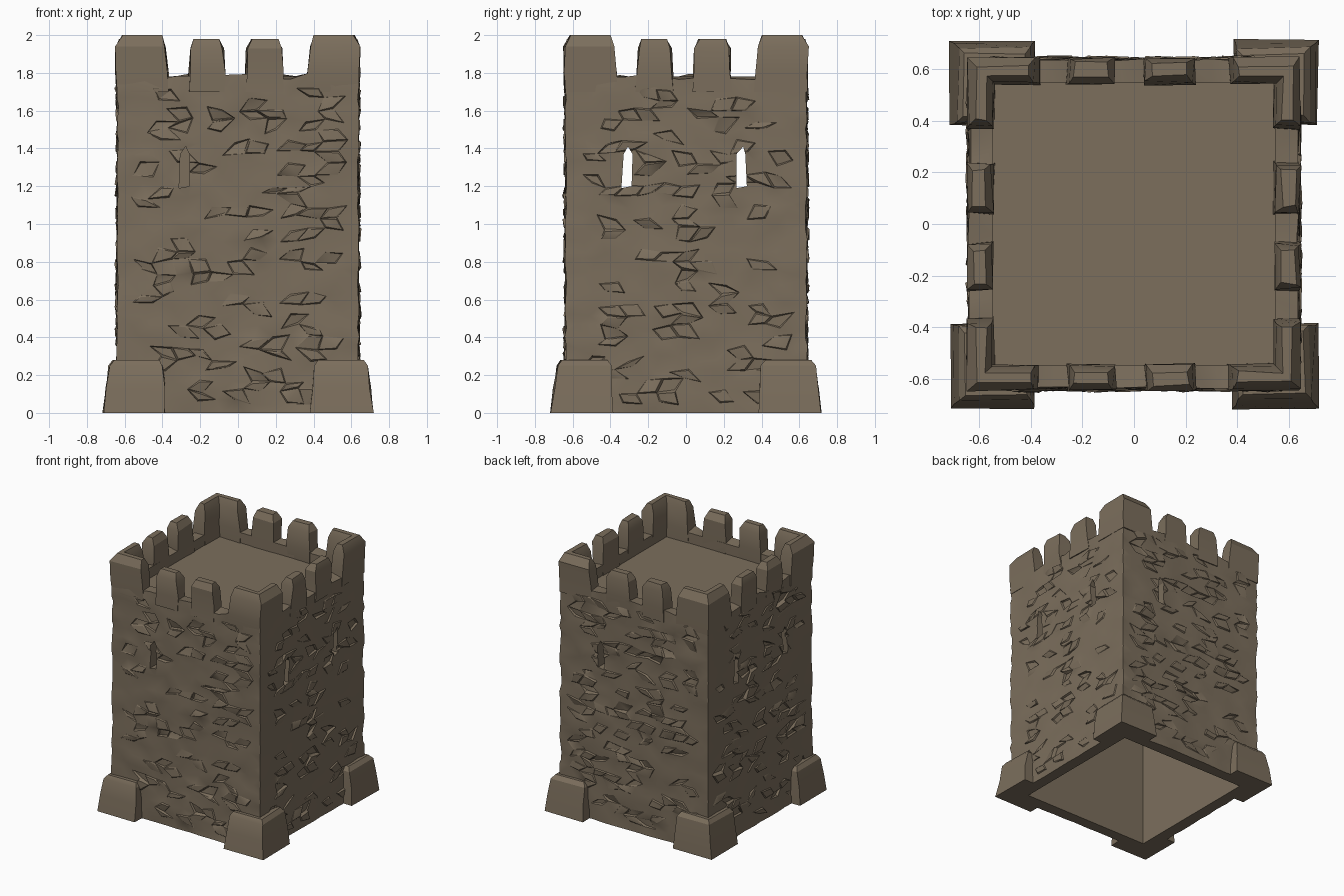
import bpy, bmesh, math, random
from mathutils import Vector

if "Cube" in bpy.data.objects:
    bpy.data.objects.remove(bpy.data.objects["Cube"])

random.seed(7)
stone = bpy.data.materials.new("brown_stone")
stone.diffuse_color = (0.2, 0.157, 0.108, 1)
stone.use_nodes = True
stone.node_tree.nodes["Principled BSDF"].inputs["Base Color"].default_value = stone.diffuse_color


def rnd(a):
    return random.uniform(-a, a)


def finish(bm, name, smooth=True):
    bmesh.ops.recalc_face_normals(bm, faces=bm.faces[:])
    me = bpy.data.meshes.new(name)
    bm.to_mesh(me)
    bm.free()
    ob = bpy.data.objects.new(name, me)
    bpy.context.collection.objects.link(ob)
    me.materials.append(stone)
    if smooth:
        shade(ob)
    return ob


def shade(ob):
    bpy.ops.object.select_all(action='DESELECT')
    ob.select_set(True)
    bpy.context.view_layer.objects.active = ob
    bpy.ops.object.shade_smooth_by_angle(angle=math.radians(25))


def loft(name, rings, jitter=0.0, smooth=True):
    """Solid through matching rings of points, with slightly worn corners."""
    bm = bmesh.new()
    loops = []
    for ring in rings:
        loops.append([bm.verts.new((x + rnd(jitter), y + rnd(jitter), z)) for x, y, z in ring])
    n = len(rings[0])
    for a, b in zip(loops, loops[1:]):
        for i in range(n):
            bm.faces.new((a[i], a[(i + 1) % n], b[(i + 1) % n], b[i]))
    caps = [bm.faces.new(loops[0][::-1]), bm.faces.new(loops[-1])]
    bmesh.ops.triangulate(bm, faces=caps)
    return finish(bm, name, smooth)


# Hollow wall: a rough outer skin wrapped over the top and down the flat inside
N, M, OUT, INN, TOP = 13, 31, 0.637, 0.547, 1.78


def square(h, t):
    side, f = divmod(t, N)
    p = Vector((-h + 2 * h * f / N, -h, 0))
    for _ in range(int(side)):
        p = Vector((-p.y, p.x, 0))
    return p


bm = bmesh.new()
rings = []
for r in range(M + 1):
    z = TOP * r / M
    shift = 0.25 if r % 2 else -0.25
    ring = []
    for t in range(4 * N):
        corner = t % N == 0
        p = square(OUT, t if corner else t + shift + rnd(0.2))
        k = 1 + rnd(0.009)
        if corner:
            p *= k
        elif abs(p.x) > abs(p.y):
            p.x *= k
        else:
            p.y *= k
        p.z = z + (rnd(0.017) if r else 0)
        ring.append(bm.verts.new(p))
    rings.append(ring)
for z in (TOP, 1.2, 0.0):
    rings.append([bm.verts.new(square(INN, t) + Vector((0, 0, z))) for t in range(4 * N)])
outer = []
for r in range(len(rings)):
    a, b = rings[r], rings[(r + 1) % len(rings)]
    for t in range(4 * N):
        u = (t + 1) % (4 * N)
        f = bm.faces.new((a[t], a[u], b[u], b[t]))
        if 0 < r < M - 1 and t % N not in (0, N - 1):
            outer.append(f)
bm.normal_update()
bmesh.ops.recalc_face_normals(bm, faces=bm.faces[:])

# Proud and sunken stones, each with a tilted face
stones = random.sample(outer, int(len(outer) * 0.3))
for f in stones:
    bmesh.ops.inset_individual(bm, faces=[f], thickness=0.009, depth=0)
    n = f.normal.copy()
    push = random.choice((0.010, 0.007, -0.012))
    for v in f.verts:
        v.co += n * push * random.uniform(0.1, 1.5)
bmesh.ops.triangulate(bm, faces=bm.faces[:])
walls = finish(bm, "tower_walls", False)


# Arrow slits: pointed cutters pushed through the walls
def slit(c, lo, hi, along_x, lean):
    prof = [(-0.027, 1.19), (0.027, 1.2), (0.027 + lean, 1.37), (0.008, 1.41), (-0.02 + lean, 1.37)]
    ends = []
    for d in (lo, hi):
        ends.append([(d, c + u, z) if along_x else (c + u, d, z) for u, z in prof])
    cut = loft("slit_cutter", ends, smooth=False)
    cut.hide_render = True
    mod = walls.modifiers.new("slit", 'BOOLEAN')
    mod.operation = 'DIFFERENCE'
    mod.solver = 'EXACT'
    mod.use_self = True
    mod.object = cut
    bpy.context.view_layer.objects.active = walls
    bpy.ops.object.modifier_apply(modifier=mod.name)
    bpy.data.objects.remove(cut)


slit(-0.315, -0.8, 0.8, True, 0.005)
slit(0.295, -0.8, 0.8, True, -0.008)
slit(-0.285, -0.8, -0.5, False, 0.0)
slit(0.28, 0.5, 0.8, False, 0.0)
shade(walls)

# Roof deck
h = 0.56
deck = [(-h, -h), (h, -h), (h, h), (-h, h)]
loft("roof_deck", [[(x, y, z) for x, y in deck] for z in (1.65, 1.7)])


# L-shaped corner pieces: o = outer face, s = arm end, i = inner face
def corner(name, levels, jitter):
    for sx in (-1, 1):
        for sy in (-1, 1):
            rings = []
            for z, o, s, i in levels:
                plan = [(o, o), (s, o), (s, i), (i, i), (i, s), (o, s)]
                rings.append([(sx * x, sy * y, z) for x, y in plan])
            loft(name, rings, jitter)


corner("corner_footing", [(0, 0.715, 0.385, 0.56), (0.13, 0.7, 0.39, 0.56),
                          (0.25, 0.683, 0.398, 0.56), (0.28, 0.66, 0.42, 0.58)], 0.006)
corner("corner_merlon", [(1.7, 0.64, 0.365, 0.545), (1.8, 0.645, 0.37, 0.545),
                         (1.94, 0.645, 0.385, 0.55), (2.0, 0.615, 0.405, 0.575)], 0.006)

# Two middle merlons on each side
for side in range(4):
    for a, b in ((-0.26, -0.07), (0.04, 0.24)):
        if side in (2, 3):
            a, b = -b, -a
        rings = []
        for z, d, o, i in ((1.7, 0, 0.64, 0.545), (1.8, 0.003, 0.645, 0.543),
                           (1.93, 0.008, 0.643, 0.55), (1.98, 0.03, 0.625, 0.575)):
            ring = [(a + d, -o), (b - d, -o), (b - d, -i), (a + d, -i)]
            for _ in range(side):
                ring = [(-y, x) for x, y in ring]
            rings.append([(x, y, z) for x, y in ring])
        loft("merlon", rings, 0.007)
